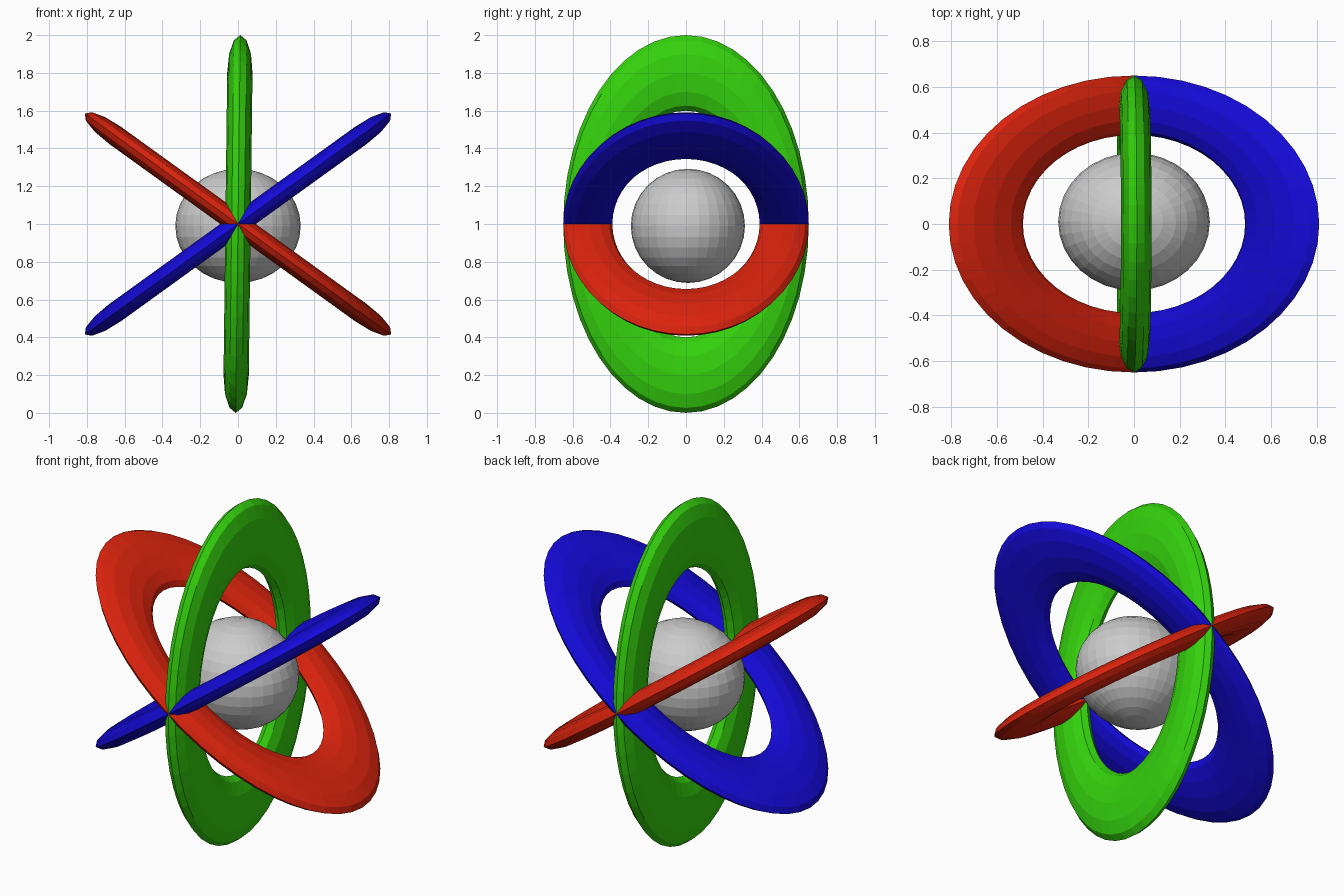
import bpy
from math import radians

if "Cube" in bpy.data.objects:
    bpy.data.objects.remove(bpy.data.objects["Cube"])


def ring(name, tilt, half_thickness, color):
    """Oval flattened ring, tilted about the y axis that all rings share."""
    bpy.ops.mesh.primitive_torus_add(
        major_radius=1.0, minor_radius=0.25, major_segments=48, minor_segments=12,
        location=(0, 0, 1), rotation=(0, radians(tilt), 0))
    obj = bpy.context.object
    obj.name = name
    obj.scale = (0.8, 0.52, half_thickness / 0.25)
    mat = bpy.data.materials.new(name + "_paint")
    mat.diffuse_color = color
    mat.use_nodes = True
    mat.node_tree.nodes["Principled BSDF"].inputs["Base Color"].default_value = mat.diffuse_color
    obj.data.materials.append(mat)
    return obj


# Three crossing orbit rings
ring("green_ring", -89.3, 0.067, (0.035, 0.65, 0.004, 1))
ring("blue_ring", -35.8, 0.055, (0.007, 0.003, 0.7, 1))
ring("red_ring", 35.8, 0.055, (0.72, 0.017, 0.004, 1))

# Grey core, slightly wider along x
bpy.ops.mesh.primitive_uv_sphere_add(segments=32, ring_count=16, radius=1,
                                     location=(0, 0.01, 0.99))
core = bpy.context.object
core.name = "core_sphere"
core.scale = (0.332, 0.302, 0.302)
